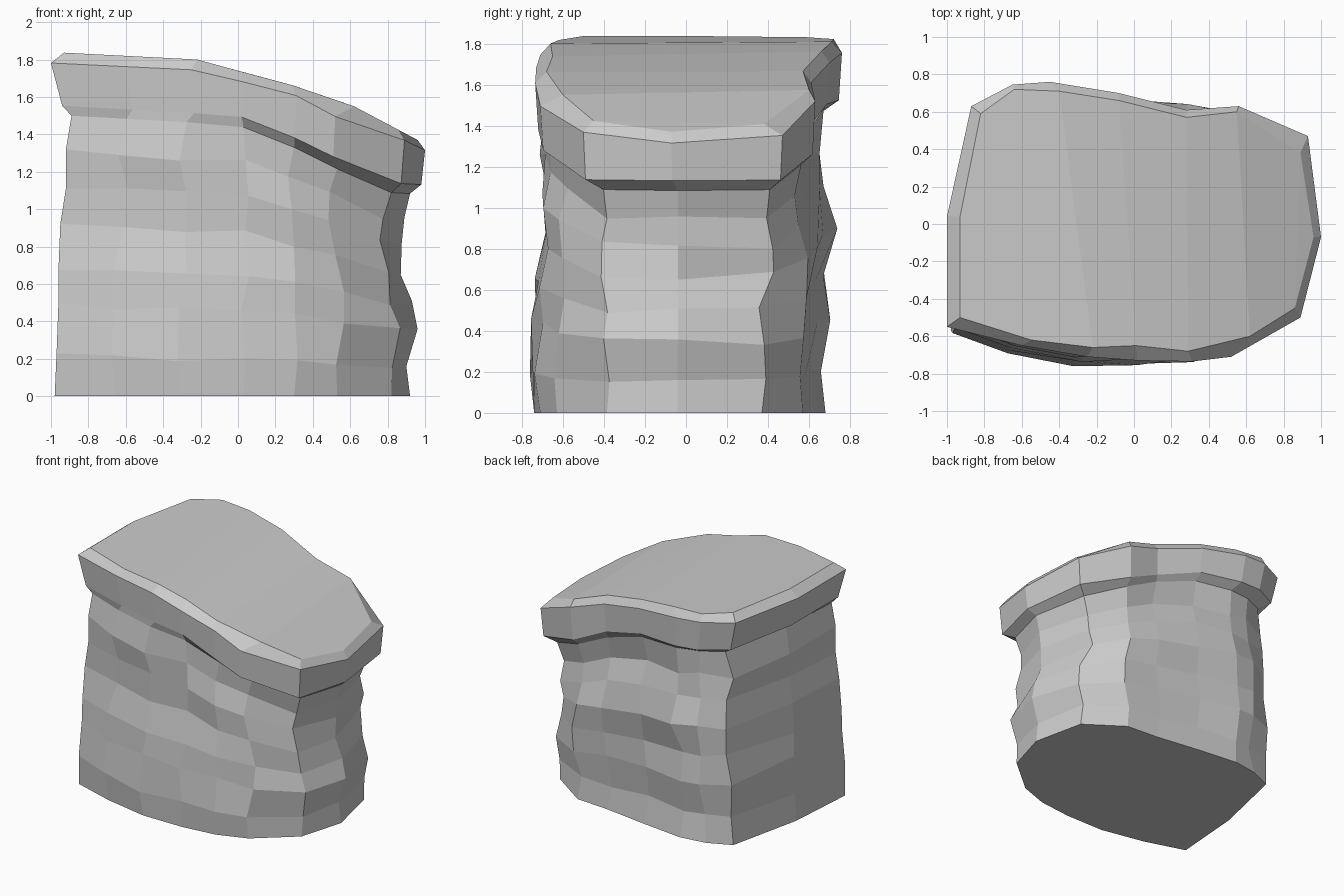
import bpy, bmesh, random

if "Cube" in bpy.data.objects:
    bpy.data.objects.remove(bpy.data.objects["Cube"])

random.seed(7)

# Sixteen columns each: front left to right, right side, back right to left, left side
BASE = [(-.97, -.56), (-.65, -.66), (-.3, -.73), (.03, -.73), (.3, -.70), (.53, -.62), (.82, -.38), (.92, -.04),
        (.83, .37), (.54, .57), (.27, .59), (-.08, .64), (-.42, .68), (-.62, .65), (-.80, .57), (-.93, -.02)]
RIM = [(-1, -.55), (-.6, -.65), (-.25, -.71), (.02, -.73), (.31, -.735), (.52, -.71), (.89, -.5), (1, -.07),
       (.93, .47), (.56, .63), (.28, .61), (-.08, .70), (-.45, .76), (-.65, .745), (-.87, .63), (-1, .04)]
TOP = [(-.93, -.5), (-.55, -.62), (-.22, -.66), (.01, -.65), (.29, -.68), (.62, -.6), (.86, -.45), (.96, -.07),
       (.89, .38), (.55, .6), (.28, .57), (-.08, .66), (-.4, .71), (-.64, .72), (-.82, .59), (-.93, .04)]
N = len(BASE)

# Slope of the top surface and of the ledge under the cap, as (x, z)
CREST = [(-1, 1.84), (-.22, 1.80), (0, 1.74), (.3, 1.66), (.62, 1.55), (.96, 1.37), (1.1, 1.3)]
LEDGE = [(-1, 1.505), (0, 1.45), (.3, 1.33), (.78, 1.09), (1.1, 1.075)]

# Layers of the body: height fraction, then extent left, right, front, back
LAYERS = [(0, .98, .92, .74, .68), (.14, .97, .90, .76, .67), (.32, .96, .96, .73, .71),
          (.46, .96, .93, .72, .68), (.61, .95, .87, .70, .73), (.75, .92, .875, .70, .67),
          (.87, .92, .89, .70, .65), (1, .89, .92, .69, .67)]


def height(profile, x):
    for (x0, z0), (x1, z1) in zip(profile, profile[1:]):
        if x <= x1:
            return z0 + (z1 - z0) * (max(x, x0) - x0) / (x1 - x0)
    return profile[-1][1]


def loft(name, rings):
    """Skin stacked rings and close the ends with front-to-back strips."""
    bm = bmesh.new()
    loops = [[bm.verts.new(p) for p in ring] for ring in rings]
    for a, b in zip(loops, loops[1:]):
        for i in range(N):
            j = (i + 1) % N
            bm.faces.new((a[i], a[j], b[j], b[i]))
    for r in (loops[0], loops[-1]):
        bm.faces.new((r[15], r[0], r[14]))
        bm.faces.new((r[6], r[7], r[8]))
        for i in range(6):
            bm.faces.new((r[i], r[i + 1], r[13 - i], r[14 - i]))
    bmesh.ops.recalc_face_normals(bm, faces=bm.faces)
    mesh = bpy.data.meshes.new(name)
    bm.to_mesh(mesh)
    bm.free()
    obj = bpy.data.objects.new(name, mesh)
    bpy.context.collection.objects.link(obj)
    return obj


# Rock body: layered rings with chipped facets
rings = []
for frac, left, right, front, back in LAYERS:
    ring = []
    chip = .025 if 0 < frac < 1 else 0
    for i, (x, y) in enumerate(BASE):
        px = x * (left / .97 if x < 0 else right / .92)
        py = y * (front / .73 if y < 0 else back / .68)
        if i in (6, 8) and frac > .5:
            py *= 1.12
        amount = 0 if i in (0, 7, 15) else chip
        px += random.uniform(-amount, amount) * 1.3
        py += random.uniform(-amount, amount)
        pz = frac * height(LEDGE, px) + random.uniform(-chip, chip) * .8
        ring.append((px, py, pz))
    rings.append(ring)
loft("rock_body", rings)

# Overhanging cap: underside, lower rim, upper rim and chamfered sloping top
under = rings[-1]
low = [(x * (.94 if x < 0 else .98), y * .98, height(LEDGE, x * .96) + .05) for x, y in RIM]
high = [(x, y, height(CREST, t[0]) - .055) for (x, y), t in zip(RIM, TOP)]
top = [(x, y, height(CREST, x)) for x, y in TOP]
loft("rock_cap", [under, low, high, top])
